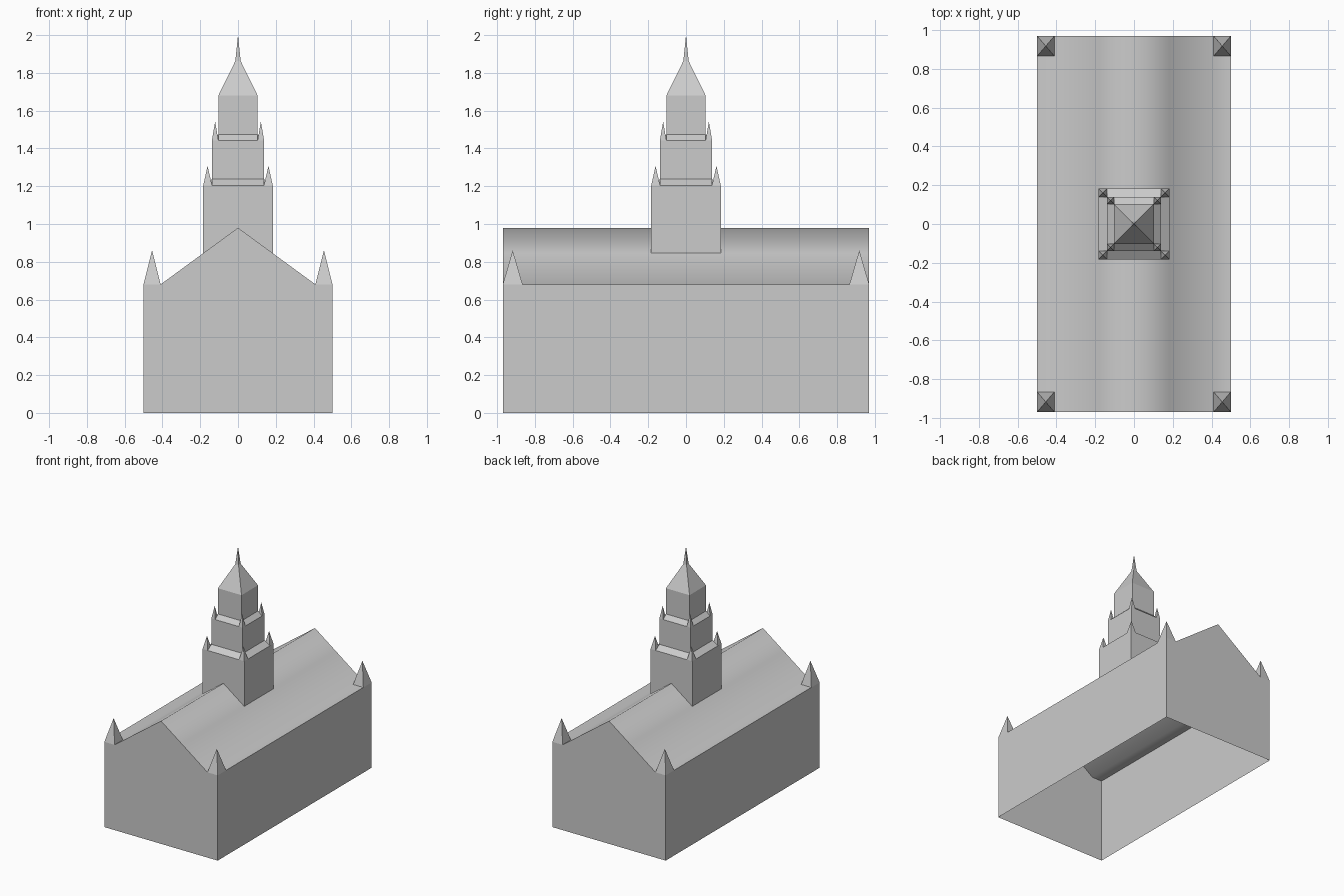
import bpy
from mathutils import Matrix
from math import pi

if "Cube" in bpy.data.objects:
    bpy.data.objects.remove(bpy.data.objects["Cube"])

W, L = 0.50, 0.97            # hall half width and half length
EAVE, INNER, RIDGE = 0.68, 0.41, 0.98
T = [0.184, 0.138, 0.104]    # half widths of the tower tiers
Z = [1.205, 1.443, 1.68]     # tops of the tower tiers


def roof_z(x):
    return max(EAVE, RIDGE - (RIDGE - EAVE) * abs(x) / INNER)


def make(name, verts, faces, smooth=False):
    me = bpy.data.meshes.new(name)
    me.from_pydata(verts, [], faces)
    me.polygons.foreach_set("use_smooth", [smooth] * len(faces))
    me.update()
    ob = bpy.data.objects.new(name, me)
    bpy.context.collection.objects.link(ob)
    return ob


def loft(name, rings, centre=(0, 0)):
    """Stack of square rings (half width, z); a half width of 0 ends in a point."""
    verts, faces = [], []
    cx, cy = centre
    for h, z in rings:
        n = len(verts)
        if h == 0:
            verts.append((cx, cy, z))
            faces += [(n - 4 + i, n - 4 + (i + 1) % 4, n) for i in range(4)]
            continue
        verts += [(cx + sx * h, cy + sy * h, z)
                  for sx, sy in ((-1, -1), (1, -1), (1, 1), (-1, 1))]
        if n:
            faces += [(n - 4 + i, n - 4 + (i + 1) % 4, n + (i + 1) % 4, n + i)
                      for i in range(4)]
    return make(name, verts, faces)


def pinnacles(name, outer_x, outer_y, width, z0, z1):
    """Small pyramids on the four corners."""
    for sx in (-1, 1):
        for sy in (-1, 1):
            loft(name, [(width / 2, z0), (0, z1)],
                 (sx * (outer_x - width / 2), sy * (outer_y - width / 2)))


# hall walls, open underneath
profile = [(-W, 0), (W, 0), (W, EAVE), (INNER, EAVE), (0, RIDGE), (-INNER, EAVE), (-W, EAVE)]
n = len(profile)
make("hall_walls",
     [(x, y, z) for y in (-L, L) for x, z in profile],
     [tuple(range(n)), tuple(range(2 * n - 1, n - 1, -1)),
      (1, n + 1, n + 2, 2), (n, 0, 6, n + 6)])

# softly shaded roof with an opening for the tower
xs = [-W, -INNER, -T[0], 0, T[0], INNER, W]
ys = [-L, -T[0], T[0], L]
k = len(xs)
make("roof", [(x, y, roof_z(x)) for y in ys for x in xs],
     [(j * k + i, j * k + i + 1, (j + 1) * k + i + 1, (j + 1) * k + i)
      for j in range(3) for i in range(k - 1) if not (j == 1 and i in (2, 3))],
     smooth=True)

# corner pinnacles of the hall, slightly longer than wide
for sx in (-1, 1):
    for sy in (-1, 1):
        p = loft("hall_pinnacle", [(0.045, EAVE), (0, 0.86)])
        p.scale.y = 0.0525 / 0.045
        p.location = (sx * 0.455, sy * (L - 0.0525), 0)

# lowest tower tier, standing on the roof slopes
h, low = T[0], roof_z(T[0])
face = [(-h, low), (0, RIDGE), (h, low), (h, Z[0]), (-h, Z[0])]
make("tower_base",
     [(x, y, z) for y in (-h, h) for x, z in face],
     [(0, 1, 2, 3, 4), (9, 8, 7, 6, 5), (2, 7, 8, 3), (5, 0, 4, 9)])

# upper tiers and the needle spire
loft("tower_middle", [(T[1], Z[0]), (T[1], Z[1])])
loft("tower_top", [(T[2], Z[1]), (T[2], Z[2])])
loft("spire", [(T[2], Z[2]), (0.014, 1.863), (0, 2.0)])

# sloping ledges and small pinnacles at each setback
for i, tip in ((0, 1.308), (1, 1.542)):
    o, s, z = T[i], T[i + 1], Z[i]
    for q in range(4):
        ledge = make("tower_ledge",
                     [(-s, -o, z), (s, -o, z), (s, -s, z + 0.032), (-s, -s, z + 0.032),
                      (s, -s, z), (-s, -s, z)],
                     [(0, 1, 2, 3), (1, 4, 2), (5, 0, 3)])
        ledge.data.transform(Matrix.Rotation(q * pi / 2, 4, "Z"))
    pinnacles("tower_pinnacle", o, o, o - s, z, tip)
